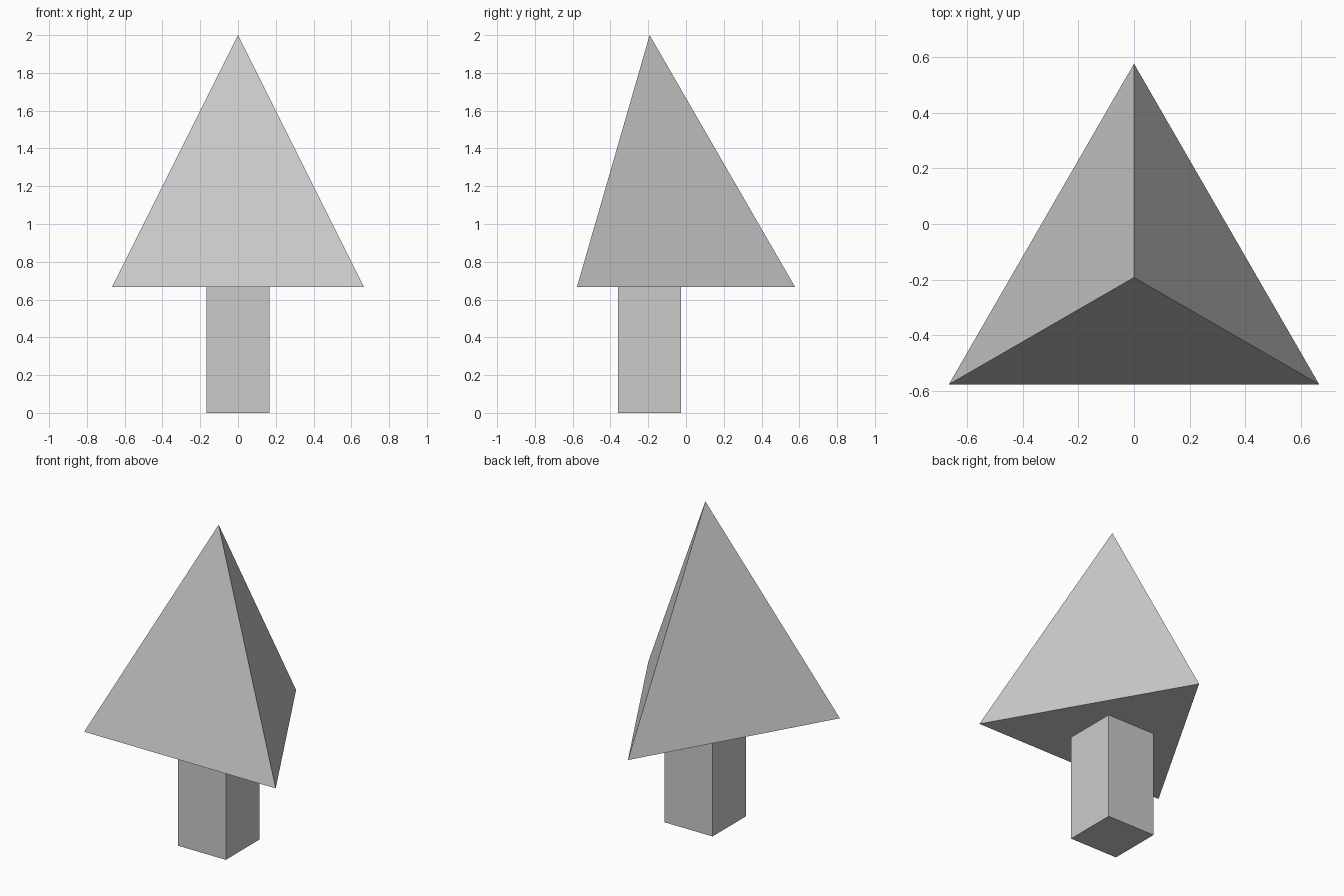
import bpy
from math import sin, cos, pi, sqrt

if "Cube" in bpy.data.objects:
    bpy.data.objects.remove(bpy.data.objects["Cube"])

SIDE = 4 / 3                      # edge of the triangular crown base
RADIUS = SIDE / sqrt(3)           # its circumradius
AXIS_Y = -RADIUS / 4              # shared axis, so the bounds centre on y = 0
TRUNK_H, TOP = 2 / 3, 2.0
TRUNK_W = 1 / 3


def add_mesh(name, verts, faces):
    mesh = bpy.data.meshes.new(name)
    mesh.from_pydata(verts, [], faces)
    obj = bpy.data.objects.new(name, mesh)
    bpy.context.collection.objects.link(obj)
    return obj


# Crown: three-sided pyramid with one corner pointing to the back
angles = [pi / 2 + i * 2 * pi / 3 for i in range(3)]
base = [(RADIUS * cos(a), AXIS_Y + RADIUS * sin(a), TRUNK_H) for a in angles]
sides = [(i, (i + 1) % 3, 3) for i in range(3)]
add_mesh("tree_crown", base + [(0, AXIS_Y, TOP)], [(2, 1, 0)] + sides)

# Trunk: square post under the crown
bpy.ops.mesh.primitive_cube_add(size=1, location=(0, AXIS_Y, TRUNK_H / 2))
trunk = bpy.context.object
trunk.name = "tree_trunk"
trunk.scale = (TRUNK_W, TRUNK_W, TRUNK_H)
